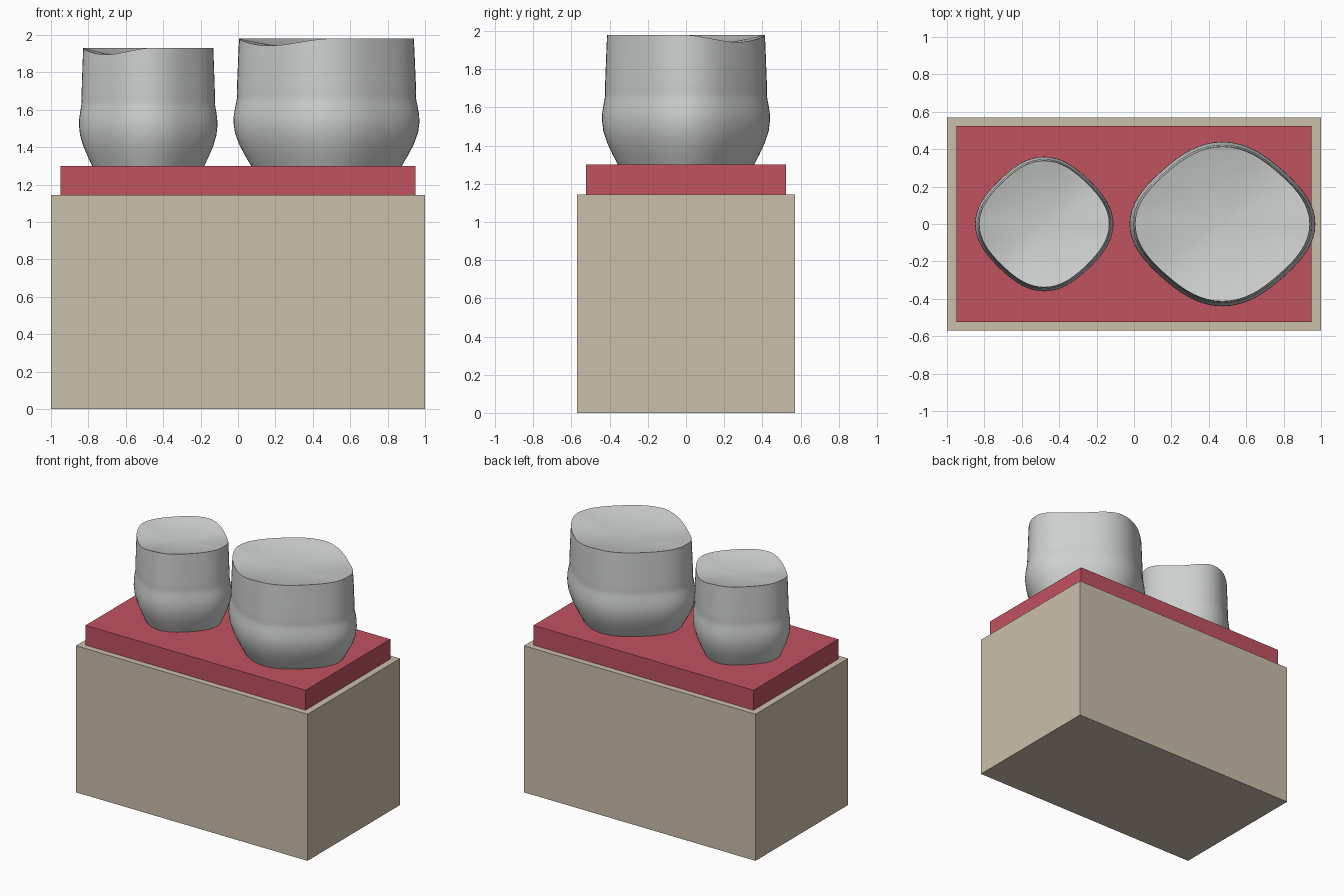
import bpy, bmesh, math

cube = bpy.data.objects.get("Cube")
if cube:
    bpy.data.objects.remove(cube, do_unlink=True)


def material(name, rgb):
    mat = bpy.data.materials.new(name)
    mat.use_nodes = True
    mat.diffuse_color = (*rgb, 1)
    mat.node_tree.nodes["Principled BSDF"].inputs["Base Color"].default_value = (*rgb, 1)
    return mat


tan = material("tan", (0.60, 0.52, 0.41))
red = material("rose red", (0.53, 0.084, 0.118))
grey = material("light grey", (0.61, 0.63, 0.615))


def finish(name, bm, mat):
    mesh = bpy.data.meshes.new(name)
    bmesh.ops.recalc_face_normals(bm, faces=bm.faces)
    bm.to_mesh(mesh)
    bm.free()
    mesh.materials.append(mat)
    obj = bpy.data.objects.new(name, mesh)
    bpy.context.collection.objects.link(obj)
    return obj


def box(name, half_x, half_y, z0, z1, mat):
    bm = bmesh.new()
    bmesh.ops.create_cube(bm, size=2)
    for v in bm.verts:
        v.co.x *= half_x
        v.co.y *= half_y
        v.co.z = z0 if v.co.z < 0 else z1
    return finish(name, bm, mat)


# Wall outline: relative radius and relative height
PROFILE = [(0.81, 0), (0.875, 0.08), (0.94, 0.17), (0.985, 0.26), (1.0, 0.34),
           (0.997, 0.40), (0.983, 0.46), (0.968, 0.51), (0.963, 0.54),
           (0.965, 0.58), (0.962, 0.64), (0.955, 0.76), (0.948, 0.88), (0.94, 1)]
SEGMENTS = 72


def pot(name, centre_x, half_x, half_y, z0, z1):
    """Rounded-diamond pot with a wavy rim and a slightly dished top."""
    bm = bmesh.new()

    def ring(radius, height):
        verts = []
        for i in range(SEGMENTS):
            a = math.tau * i / SEGMENTS
            r = radius * (1 - 0.04 * (1 - math.cos(4 * a)))
            verts.append(bm.verts.new((centre_x + half_x * r * math.cos(a),
                                       half_y * r * math.sin(a), height(a))))
        return verts

    def dip(a):
        return 0.055 * (z1 - z0) * max(0, math.sin(2 * a)) ** 1.4

    # Outer wall, with the wave fading in at the rim
    rings = [ring(r, lambda a, h=h: z0 + (z1 - z0) * h - dip(a) * h ** 20)
             for r, h in PROFILE]
    # Dished top
    rim = PROFILE[-1][0]
    for s in (0.85, 0.65, 0.45, 0.25, 0.08):
        rings.append(ring(rim * s, lambda a, s=s: z1 - dip(a) * s * s
                          - 0.08 * (z1 - z0) * (1 - s * s)))
    for lower, upper in zip(rings, rings[1:]):
        for i in range(SEGMENTS):
            j = (i + 1) % SEGMENTS
            bm.faces.new((lower[i], lower[j], upper[j], upper[i]))
    bm.faces.new(rings[0])
    bm.faces.new(rings[-1])
    obj = finish(name, bm, grey)
    bpy.ops.object.select_all(action="DESELECT")
    obj.select_set(True)
    bpy.context.view_layer.objects.active = obj
    bpy.ops.object.shade_smooth_by_angle(angle=math.radians(40))


# Stand
box("base_block", 1.0, 0.57, 0, 1.145, tan)
box("top_slab", 0.95, 0.523, 1.145, 1.3, red)

# Pots
pot("small_pot", -0.48, 0.37, 0.36, 1.3, 1.93)
pot("large_pot", 0.473, 0.497, 0.44, 1.3, 1.98)
